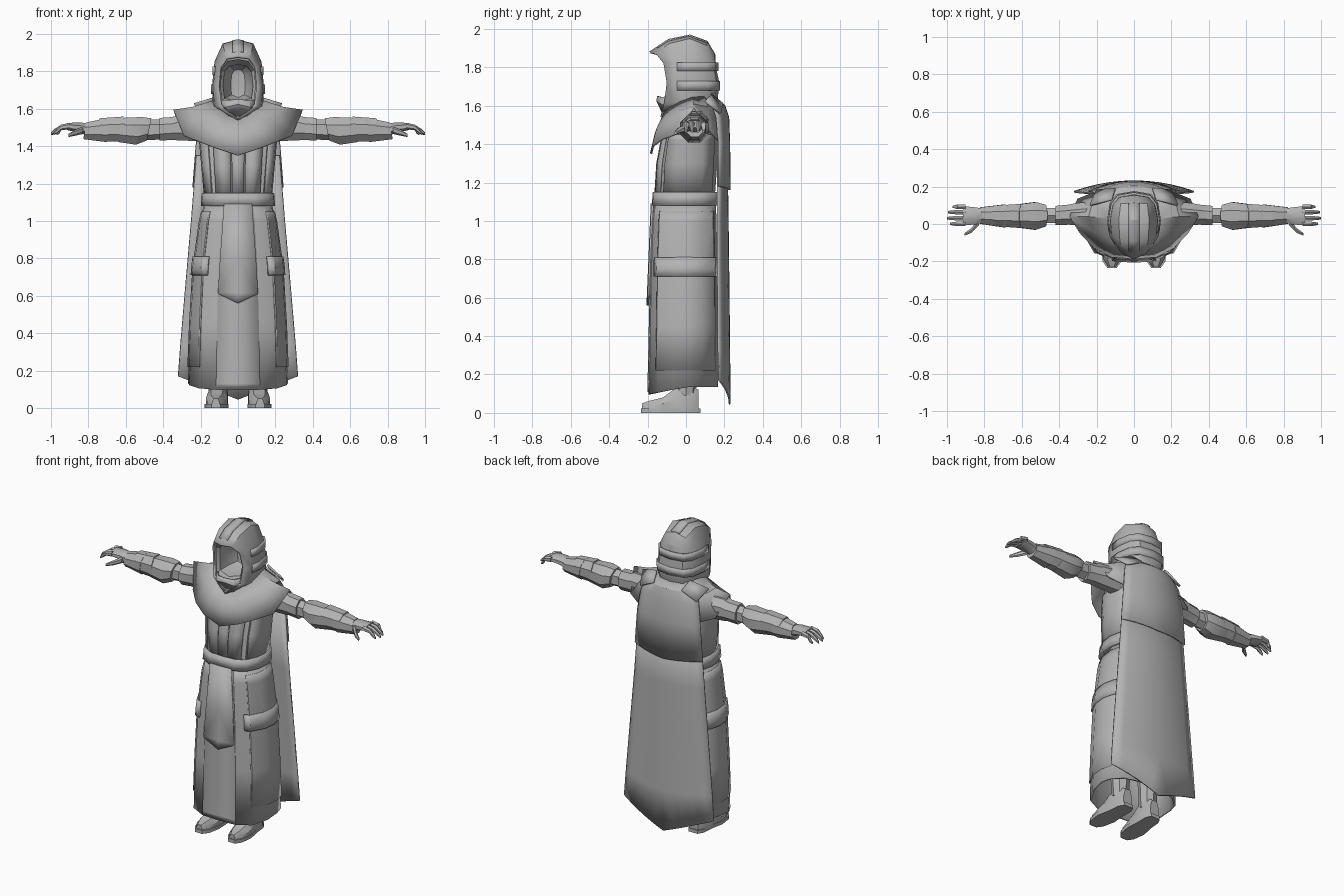
import bpy, bmesh, math

cloth = bpy.data.materials.new("grey")
cloth.diffuse_color = (0.45, 0.45, 0.45, 1)


def finish(name, bm, thick=0, mirror=True, angle=30):
    bmesh.ops.recalc_face_normals(bm, faces=bm.faces)
    me = bpy.data.meshes.new(name)
    bm.to_mesh(me)
    bm.free()
    ob = bpy.data.objects.new(name, me)
    bpy.context.collection.objects.link(ob)
    me.materials.append(cloth)
    bpy.ops.object.select_all(action='DESELECT')
    ob.select_set(True)
    bpy.context.view_layer.objects.active = ob
    bpy.ops.object.shade_smooth_by_angle(angle=math.radians(angle))
    if mirror:
        m = ob.modifiers.new("mirror", 'MIRROR')
        m.merge_threshold = 0.0005
    if thick:
        s = ob.modifiers.new("thickness", 'SOLIDIFY')
        s.thickness = thick
        s.offset = 0
    return ob


def grid(name, rows, thick=0, closed=False, caps=False, **kw):
    """Skin rows of points into one surface."""
    bm = bmesh.new()
    vs = [[bm.verts.new(p) for p in r] for r in rows]
    n = len(rows[0])
    for a, b in zip(vs, vs[1:]):
        for i in range(n if closed else n - 1):
            j = (i + 1) % n
            bm.faces.new((a[i], a[j], b[j], b[i]))
    if caps:
        bm.faces.new(vs[0][::-1])
        bm.faces.new(vs[-1])
    bmesh.ops.remove_doubles(bm, verts=bm.verts, dist=0.0002)
    return finish(name, bm, thick, **kw)


def arm_tube(name, rings, sides=8, lean=0):
    """Tube along x; each ring is (x, y, z, radius_y, radius_z)."""
    rows = []
    for x, y, z, ry, rz in rings:
        ang = [2 * math.pi * (i + .5) / sides for i in range(sides)]
        rows.append([(x + lean * rz * math.sin(a), y + ry * math.cos(a), z + rz * math.sin(a)) for a in ang])
    return grid(name, rows, closed=True, caps=True)


# Robe body: half cross-section from front to back, and height profile (z, half width, front y, back y)
SECTION = [(0, -1), (.45, -.98), (.79, -.78), (.97, -.35), (1, .1), (.93, .5), (.7, .85), (.35, 1), (0, 1)]
PROFILE = [(.13, .262, -.19, .162), (.45, .25, -.183, .162), (.75, .232, -.178, .158), (1.0, .197, -.168, .153),
           (1.08, .178, -.158, .15), (1.15, .172, -.152, .152), (1.3, .187, -.143, .163), (1.42, .198, -.12, .168),
           (1.52, .2, -.1, .16), (1.62, .1, -.06, .12)]


def body_point(t, z, off=0.0):
    k = min(int(t), len(SECTION) - 2)
    f = t - k
    sx, sy = (SECTION[k][c] * (1 - f) + SECTION[k + 1][c] * f for c in (0, 1))
    for a, b in zip(PROFILE, PROFILE[1:]):
        if z <= b[0] or b is PROFILE[-1]:
            g = (z - a[0]) / (b[0] - a[0])
            hw, yf, yb = (a[c] * (1 - g) + b[c] * g for c in (1, 2, 3))
            break
    return (sx * (hw + off), -sy * (yf - off) if sy < 0 else sy * (yb + off), z)


def patch(name, t0, t1, z0, z1, off, thick=.012):
    """Raised panel following the robe surface."""
    ts = [t0] + [t for t in range(9) if t0 + .01 < t < t1 - .01] + [t1]
    zs = [z0] + [p[0] for p in PROFILE if z0 + .01 < p[0] < z1 - .01] + [z1]
    return grid(name, [[body_point(t, z, off) for t in ts] for z in zs], thick)


# Skirt and tunic
skirt = [[body_point(t, p[0]) for t in range(9)] for p in PROFILE[:5]]
skirt[0] = [(x, y, .135 + min(0, y) * .2) for x, y, z in skirt[0]]
grid("skirt", skirt, .012)
grid("tunic", [[body_point(t, p[0]) for t in range(9)] for p in PROFILE[4:]])
patch("skirt_front_panel", 0, .97, .11, 1.08, .005)
patch("skirt_side_panel", 1.95, 6.2, .22, 1.05, .006)
patch("skirt_side_band", 1.6, 6.4, .71, .81, .013)
patch("tunic_placket", 0, .38, 1.14, 1.5, .006)
patch("tunic_front_panel", .45, 1.6, 1.14, 1.5, .004)
patch("tunic_side_panel", 2.1, 6, 1.14, 1.45, .004)
patch("belt", 0, 8, 1.08, 1.15, .012, .018)

# Pointed tabard hanging from the belt
grid("tabard", [[(0, -.178, 1.09), (.075, -.175, 1.09)], [(0, -.19, .8), (.096, -.187, .8)],
                [(0, -.198, .615), (.107, -.195, .615)], [(0, -.2, .56), (.1, -.196, .608)]], .012)


# Two-layer cape, rows are (z, half width, centre y, edge y, edge lift)
def cape(name, rows):
    us = (0, .2, .4, .6, .8, 1)
    grid(name, [[(u * w, yc + (ye - yc) * u * u, z + lift * u) for u in us] for z, w, yc, ye, lift in rows], .01)


cape("cape_lower", [(1.35, .222, .212, .165, 0), (1.0, .25, .217, .165, 0), (.6, .285, .222, .168, 0),
                    (.3, .308, .225, .17, .03), (.045, .32, .228, .172, .125)])
cape("cape_upper", [(1.645, .11, .14, .125, 0), (1.6, .18, .2, .14, 0), (1.54, .205, .22, .16, 0),
                    (1.4, .225, .225, .172, 0), (1.16, .242, .228, .172, .02)])
grid("shoulder_tab", [[(.1, .19, 1.61), (.2, .18, 1.56)], [(.12, .13, 1.66), (.235, .1, 1.625)]], .012)

# Shoulder mantle: neck, middle and hem rings from front to back
grid("mantle", [
    [(0, -.12, 1.54), (.05, -.11, 1.56), (.09, -.08, 1.59), (.12, -.03, 1.62), (.13, .03, 1.64),
     (.12, .09, 1.645), (.07, .13, 1.645), (0, .14, 1.645)],
    [(0, -.158, 1.45), (.09, -.148, 1.48), (.16, -.1, 1.53), (.21, -.04, 1.57), (.24, .04, 1.605),
     (.22, .11, 1.59), (.14, .16, 1.56), (0, .178, 1.55)],
    [(0, -.182, 1.35), (.12, -.172, 1.39), (.21, -.125, 1.425), (.287, -.045, 1.455), (.342, .04, 1.59),
     (.3, .13, 1.46), (.2, .17, 1.42), (0, .19, 1.4)]], .012)

# Hood: arches from the brim to the back seam, each from crown to throat
ARCHES = [
    [(0, -.187, 1.878), (.06, -.155, 1.868), (.094, -.115, 1.82), (.104, -.098, 1.72), (.092, -.11, 1.62), (0, -.13, 1.545)],
    [(0, -.09, 1.94), (.072, -.085, 1.92), (.113, -.06, 1.83), (.128, -.058, 1.72), (.12, -.06, 1.62), (.06, -.08, 1.56)],
    [(0, .02, 1.963), (.078, .02, 1.945), (.12, .02, 1.85), (.133, .02, 1.72), (.128, .02, 1.6), (.08, 0, 1.56)],
    [(0, .11, 1.93), (.068, .105, 1.91), (.105, .1, 1.84), (.12, .11, 1.72), (.113, .11, 1.62), (.07, .1, 1.56)],
    [(0, .145, 1.87), (.045, .143, 1.86), (.075, .14, 1.8), (.082, .155, 1.72), (.075, .148, 1.64), (.05, .13, 1.58)],
    [(0, .147, 1.865), (0, .148, 1.855), (0, .15, 1.8), (0, .168, 1.72), (0, .16, 1.64), (0, .135, 1.58)]]
grid("hood", ARCHES, .012, angle=35)
# Hollow lining with a raised inner frame
grid("hood_lining", [
    [(0, -.15, 1.865), (.055, -.135, 1.855), (.088, -.1, 1.81), (.095, -.088, 1.72), (.085, -.095, 1.64), (0, -.11, 1.6)],
    [(0, -.1, 1.835), (.045, -.095, 1.83), (.072, -.08, 1.8), (.08, -.072, 1.72), (.072, -.08, 1.655), (0, -.095, 1.64)],
    [(0, .0, 1.83), (.04, .0, 1.825), (.066, .0, 1.795), (.072, .0, 1.72), (.066, .0, 1.66), (0, .0, 1.645)],
    [(0, .05, 1.81), (.02, .05, 1.805), (.035, .05, 1.78), (.038, .05, 1.72), (.035, .05, 1.675), (0, .05, 1.66)],
    [(0, .055, z) for z in (1.8, 1.79, 1.77, 1.72, 1.69, 1.67)]])
# Chin guard
grid("chin_guard", [[(0, -.145, 1.65), (.06, -.125, 1.645), (.098, -.07, 1.65)],
                    [(0, -.148, 1.625), (.062, -.128, 1.61), (.1, -.07, 1.6)],
                    [(0, -.118, 1.56), (.035, -.11, 1.57), (.08, -.07, 1.58)]], .012)
# Raised hood bands and crest
for name, z0, z1, grow in (("hood_band_upper", 1.78, 1.825, .0), ("hood_band_lower", 1.68, 1.73, .007)):
    path = [(.122, -.045), (.13, .02), (.116, .105), (.083, .147), (0, .162)]
    grid(name, [[(x + (grow if x else 0), y + (grow if y > .1 else 0), z) for x, y in path] for z in (z0, z1)], .014)
grid("hood_crest", [[(0, y, z), (.03, y, z - .004)] for y, z in ((-.15, 1.905), (-.09, 1.944), (.02, 1.967), (.11, 1.934))], .008)

# Sleeves and layered bracers
arm_tube("sleeve", [(.17, .06, 1.5, .075, .08), (.32, .052, 1.5, .062, .075), (.35, .05, 1.495, .058, .066), (.42, .045, 1.49, .056, .066)])
arm_tube("elbow", [(.41, .045, 1.49, .045, .054), (.51, .045, 1.487, .047, .056)], 6)
arm_tube("bracer_cuff", [(.475, .045, 1.49, .062, .064), (.53, .043, 1.482, .08, .08), (.63, .043, 1.487, .066, .07)], lean=-.2)
arm_tube("bracer_middle", [(.6, .043, 1.49, .07, .074), (.73, .043, 1.488, .06, .066)], lean=.2)
arm_tube("bracer_wrist", [(.69, .043, 1.488, .067, .072), (.82, .045, 1.482, .048, .048)], lean=-.15)

# Hands
arm_tube("palm", [(.8, .045, 1.488, .04, .036), (.85, .043, 1.5, .05, .03), (.915, .045, 1.505, .055, .02)])
for i, (y, tip) in enumerate(((.092, .97), (.063, .995), (.031, 1.0), (.001, .985))):
    arm_tube(f"finger_{i + 1}", [(.9, y, 1.508, .014, .017), (.945, y, 1.5, .0135, .015),
                                 (tip - .015, y, 1.478, .011, .012), (tip, y, 1.466, .006, .007)], 6)
arm_tube("thumb", [(.83, .01, 1.485, .02, .02), (.87, -.035, 1.472, .015, .016), (.905, -.055, 1.458, .008, .009)], 6)


# Boots: rings along y as (y, centre x, half width, height)
def boot(name, rings, flat):
    rows = []
    for y, c, w, h in rings:
        k = 1 if flat else .55
        rows.append([(c - w, y, 0), (c - w, y, h * .6), (c - w * k, y, h),
                     (c + w * k, y, h), (c + w, y, h * .6), (c + w, y, 0)])
    grid(name, rows, closed=True, caps=True)


boot("boot_sole", [(-.235, .118, .025, .022), (-.2, .117, .05, .022), (-.12, .114, .064, .022),
                   (-.03, .108, .052, .022), (.04, .104, .05, .022), (.075, .102, .032, .022)], True)
boot("boot_upper", [(-.228, .118, .02, .05), (-.19, .117, .045, .063), (-.12, .114, .058, .08),
                    (-.06, .11, .054, .125), (.03, .104, .05, .14), (.066, .102, .032, .12)], False)
legs = []
for z, r in ((.09, .052), (.2, .056), (.45, .07), (.8, .08)):
    legs.append([(.105 + r * math.cos(i * math.pi / 4), r * math.sin(i * math.pi / 4), z) for i in range(8)])
grid("leg", legs, closed=True, caps=True)
